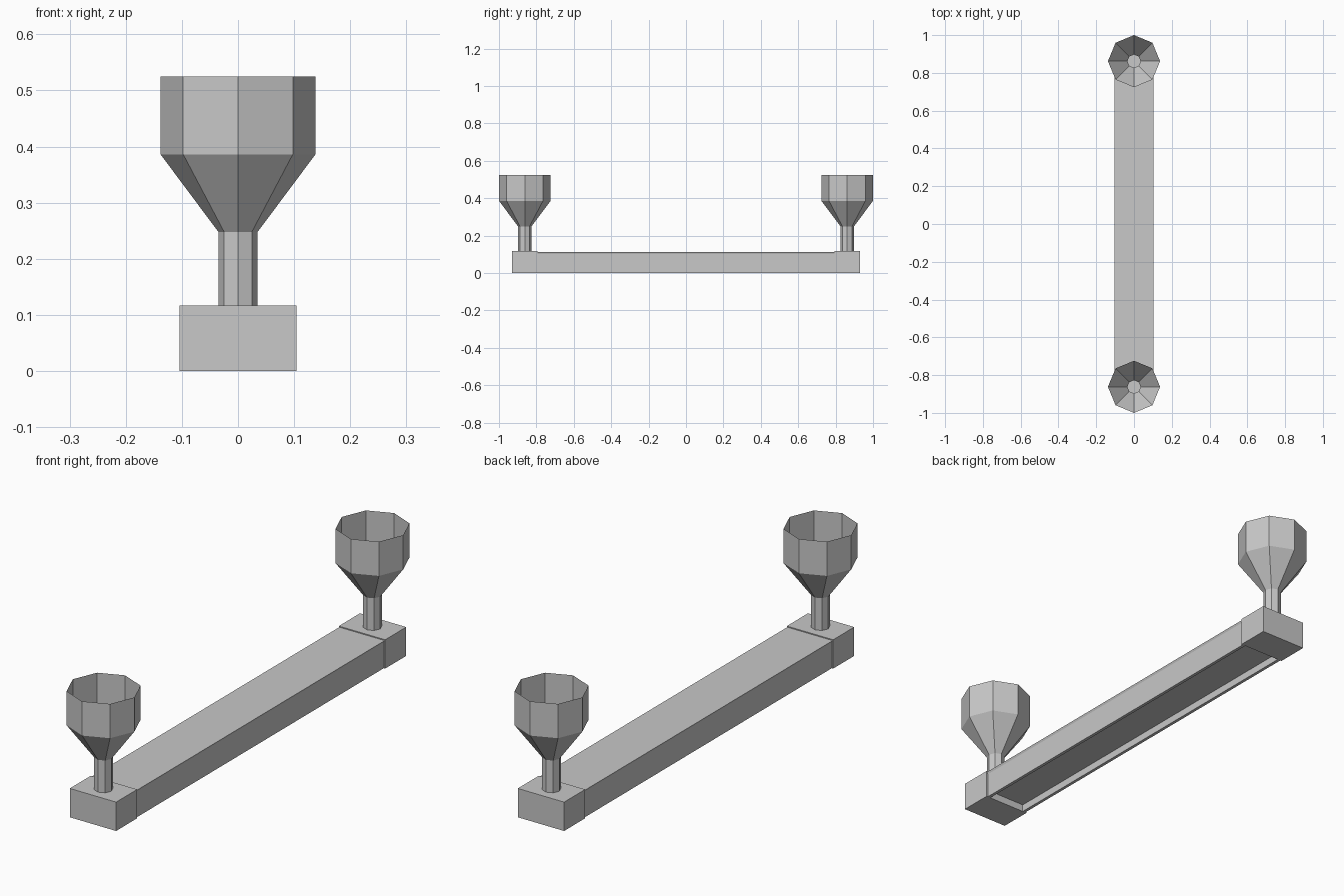
import bpy, bmesh, math

cube = bpy.data.objects.get("Cube")
if cube:
    bpy.data.objects.remove(cube, do_unlink=True)

grey = bpy.data.materials.new("plain_grey")
grey.use_nodes = True
GREY = (0.58, 0.58, 0.58, 1)
grey.diffuse_color = GREY
bsdf = grey.node_tree.nodes["Principled BSDF"]
bsdf.inputs["Base Color"].default_value = GREY
bsdf.inputs["Roughness"].default_value = 0.8


def finish(bm, name, location=(0, 0, 0)):
    bmesh.ops.recalc_face_normals(bm, faces=bm.faces)
    mesh = bpy.data.meshes.new(name)
    bm.to_mesh(mesh)
    bm.free()
    mesh.materials.append(grey)
    obj = bpy.data.objects.new(name, mesh)
    obj.location = location
    bpy.context.collection.objects.link(obj)
    return obj


def box(name, size, location):
    bm = bmesh.new()
    bmesh.ops.create_cube(bm, size=1)
    bmesh.ops.scale(bm, vec=size, verts=bm.verts)
    return finish(bm, name, location)


def lathe(name, profile, location, sides=8):
    """Open shell turned around z from (radius, height) pairs."""
    bm = bmesh.new()
    rings = []
    for r, z in profile:
        angles = [i * math.tau / sides for i in range(sides)]
        rings.append([bm.verts.new((r * math.cos(a), r * math.sin(a), z)) for a in angles])
    for low, high in zip(rings, rings[1:]):
        for i in range(sides):
            j = (i + 1) % sides
            bm.faces.new((low[i], low[j], high[j], high[i]))
    return finish(bm, name, location)


def extrude_y(name, half_profile, half_length):
    """Mirror a half profile in x and extrude it along y."""
    outline = half_profile + [(-x, z) for x, z in reversed(half_profile)]
    bm = bmesh.new()
    face = bm.faces.new([bm.verts.new((x, -half_length, z)) for x, z in outline])
    new = bmesh.ops.extrude_face_region(bm, geom=[face])["geom"]
    verts = [v for v in new if isinstance(v, bmesh.types.BMVert)]
    bmesh.ops.translate(bm, verts=verts, vec=(0, 2 * half_length, 0))
    return finish(bm, name)


# Long beam: slightly flared top edge, shallow channel underneath
extrude_y("beam", [(0.085, 0.03), (0.085, 0), (0.098, 0),
                   (0.098, 0.104), (0.102, 0.113)], 0.795)

# End blocks, each carrying an open octagonal funnel cup on a stem
for side, sign in (("front", -1), ("back", 1)):
    box(side + "_block", (0.208, 0.135, 0.117), (0, sign * 0.8625, 0.0585))
    lathe(side + "_funnel_cup",
          [(0.035, 0.117), (0.035, 0.248), (0.138, 0.386), (0.138, 0.525)],
          (0, sign * 0.862, 0))
